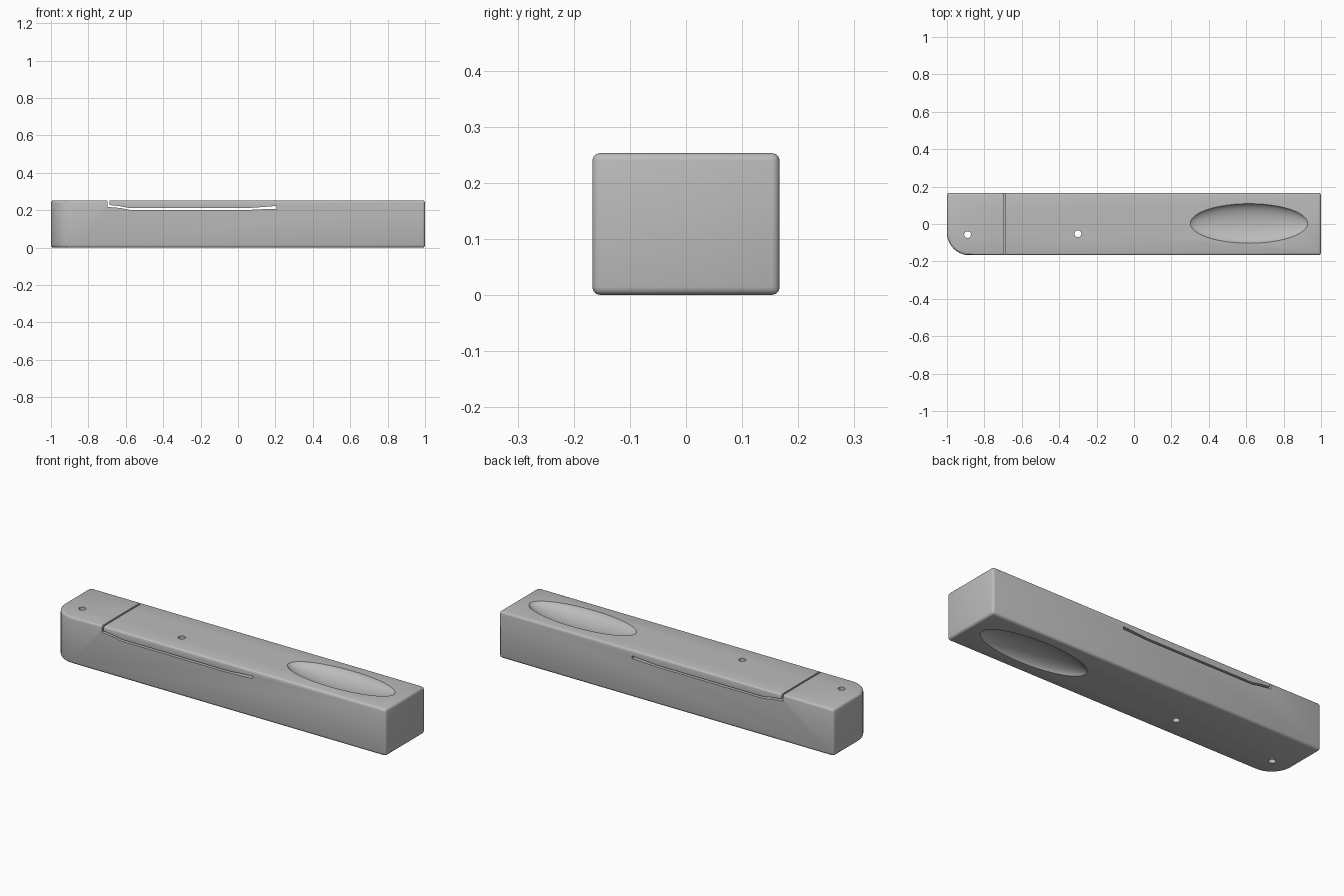
import bpy, bmesh, math
from mathutils import Matrix

if "Cube" in bpy.data.objects:
    bpy.data.objects.remove(bpy.data.objects["Cube"], do_unlink=True)

L, W, H = 1.0, 0.167, 0.253  # half length, half width, height

grey = bpy.data.materials.new("plain grey")
grey.use_nodes = True
colour = (0.5, 0.5, 0.5, 1)
grey.diffuse_color = colour
grey.node_tree.nodes["Principled BSDF"].inputs["Base Color"].default_value = colour


def make_object(name, bm):
    bmesh.ops.recalc_face_normals(bm, faces=bm.faces)
    mesh = bpy.data.meshes.new(name)
    bm.to_mesh(mesh)
    bm.free()
    mesh.materials.append(grey)
    obj = bpy.data.objects.new(name, mesh)
    bpy.context.collection.objects.link(obj)
    return obj


def prism(name, points, direction, bevel=0):
    """Extrude a closed outline along a direction."""
    bm = bmesh.new()
    face = bm.faces.new([bm.verts.new(p) for p in points])
    out = bmesh.ops.extrude_face_region(bm, geom=[face])
    verts = [g for g in out["geom"] if isinstance(g, bmesh.types.BMVert)]
    bmesh.ops.translate(bm, verts=verts, vec=direction)
    if bevel:
        bmesh.ops.recalc_face_normals(bm, faces=bm.faces)
        edges = [e for e in bm.edges if e.calc_face_angle(0) > math.radians(40)]
        bmesh.ops.bevel(bm, geom=edges, offset=bevel, segments=3,
                        profile=0.5, affect='EDGES')
    return make_object(name, bm)


def cut(cutter):
    cutter.hide_render = True
    cutter.hide_viewport = True
    mod = body.modifiers.new(cutter.name, 'BOOLEAN')
    mod.operation = 'DIFFERENCE'
    mod.solver = 'EXACT'
    mod.object = cutter


# Bar with one large rounded corner at the front right
R = 0.12
outline = [(L, -W, 0), (L, W, 0), (-L, W, 0)]
for i in range(11):
    a = math.pi + i * math.pi / 20
    outline.append((-L + R + R * math.cos(a), -W + R + R * math.sin(a), 0))
body = prism("handle_body", outline, (0, 0, H), bevel=0.014)

# Round holes through the full height
for name, x, y in (("end_hole", -0.89, -0.057), ("middle_hole", -0.3, -0.052)):
    bm = bmesh.new()
    bmesh.ops.create_cone(bm, cap_ends=True, segments=20, radius1=0.018,
                          radius2=0.018, depth=1,
                          matrix=Matrix.Translation((x, y, H / 2)))
    cut(make_object(name + "_cutter", bm))

# Shallow oval finger scoops on top and underside
for name, z in (("top_scoop", H + 0.01), ("bottom_scoop", -0.01)):
    bm = bmesh.new()
    bmesh.ops.create_uvsphere(
        bm, u_segments=48, v_segments=24, radius=1,
        matrix=Matrix.Translation((0.615, 0.003, z))
        @ Matrix.Diagonal((0.32, 0.108, 0.055, 1)))
    cut(make_object(name + "_cutter", bm))

# Narrow slit across the full width: down from the top, then along the bar
slit = [(-0.697, 0.3), (-0.697, 0.218), (-0.63, 0.212), (-0.58, 0.202),
        (0.06, 0.202), (0.18, 0.208), (0.205, 0.208), (0.205, 0.223),
        (0.18, 0.221), (0.06, 0.212), (-0.58, 0.212), (-0.63, 0.222),
        (-0.687, 0.228), (-0.687, 0.3)]
cut(prism("slit_cutter", [(x, -0.3, z) for x, z in slit], (0, 0.6, 0)))

# Apply the cuts and shade
bpy.context.view_layer.update()
graph = bpy.context.evaluated_depsgraph_get()
finished = bpy.data.meshes.new_from_object(body.evaluated_get(graph))
body.modifiers.clear()
body.data = finished
for obj in [o for o in bpy.data.objects if o.name.endswith("_cutter")]:
    bpy.data.objects.remove(obj, do_unlink=True)
bpy.context.view_layer.objects.active = body
body.select_set(True)
bpy.ops.object.shade_smooth_by_angle(angle=math.radians(30))
